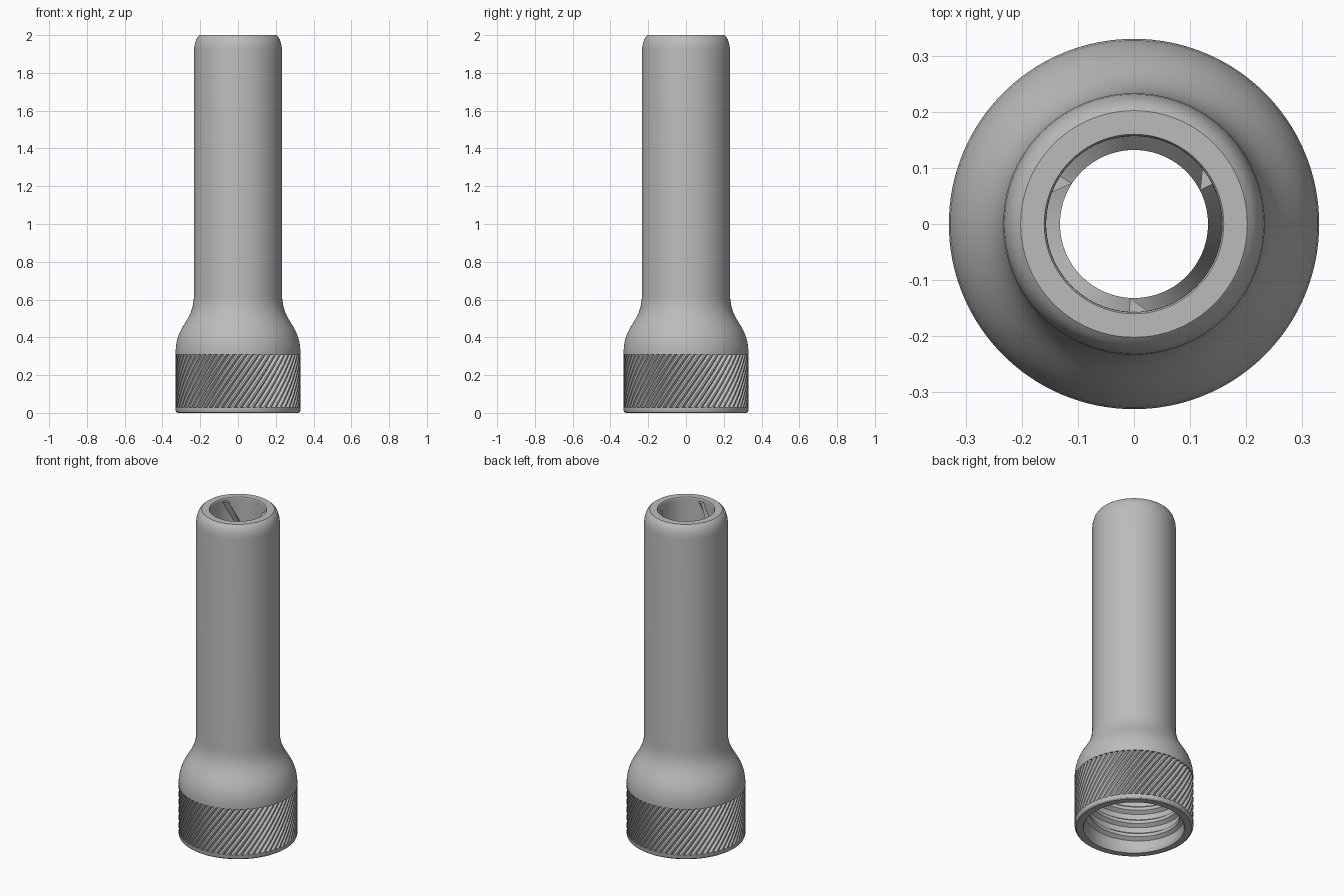
import bpy, bmesh
from math import sin, cos, pi, radians

cube = bpy.data.objects.get("Cube")
if cube:
    bpy.data.objects.remove(cube)

GREY = (0.5, 0.5, 0.5, 1)
steel = bpy.data.materials.new("grey_metal")
steel.use_nodes = True
steel.diffuse_color = GREY
steel.node_tree.nodes["Principled BSDF"].inputs["Base Color"].default_value = GREY


def polar(r, a, z):
    return (r * cos(a), r * sin(a), z)


def skin(name, rings, caps=False, flip=False, angle=28):
    """Join closed rings of points into one surface."""
    bm = bmesh.new()
    rows = [[bm.verts.new(p) for p in ring] for ring in rings]
    n = len(rows[0])
    for low, high in zip(rows, rows[1:]):
        for i in range(n):
            j = (i + 1) % n
            bm.faces.new((low[i], low[j], high[j], high[i]))
    if caps:
        bm.faces.new(rows[0][::-1])
        bm.faces.new(rows[-1])
    bmesh.ops.remove_doubles(bm, verts=bm.verts, dist=1e-5)
    bmesh.ops.dissolve_degenerate(bm, edges=bm.edges, dist=1e-6)
    if flip:
        bmesh.ops.reverse_faces(bm, faces=bm.faces)
    mesh = bpy.data.meshes.new(name)
    bm.to_mesh(mesh)
    bm.free()
    mesh.materials.append(steel)
    obj = bpy.data.objects.new(name, mesh)
    bpy.context.collection.objects.link(obj)
    bpy.ops.object.select_all(action='DESELECT')
    obj.select_set(True)
    bpy.context.view_layer.objects.active = obj
    bpy.ops.object.shade_smooth_by_angle(angle=radians(angle))
    return obj


def lathe(name, profile, steps=120, **options):
    return skin(name, [[polar(r, 2 * pi * i / steps, z) for i in range(steps)]
                       for r, z in profile], **options)


def twisted(section, z, twist):
    """Place a section of (angle, radius) pairs at a height, turned by twist."""
    return [polar(r, a + twist, z) for a, r in section]


# Outer shell: rounded shoulder, long tube, rounded muzzle and flat top ring
lathe("outer_shell", [
    (0.315, 0.31), (0.33, 0.31), (0.33, 0.335), (0.327, 0.365), (0.32, 0.395),
    (0.309, 0.425), (0.295, 0.452), (0.278, 0.48), (0.262, 0.507), (0.249, 0.535),
    (0.24, 0.565), (0.235, 0.595), (0.233, 0.62), (0.233, 1.92), (0.231, 1.942),
    (0.227, 1.96), (0.221, 1.977), (0.212, 1.991), (0.202, 2.0),
    (0.16, 2.0), (0.157, 1.995)])

# Knurled grip: slanted ridges with a V groove between each pair
RIDGES = 60
step = 2 * pi / RIDGES
knurl = [(step * (i + f), r) for i in range(RIDGES)
         for f, r in ((0, 0.33), (0.3, 0.33), (0.65, 0.316))]
skin("knurled_grip", [twisted(knurl, 0.028 + 0.282 * k / 12, 0.62 * k / 12)
                      for k in range(13)], angle=20)

# Bottom rim and threaded socket wall, closing in to the bore
lathe("bottom_rim", [(0.275, 0.02), (0.282, 0.0), (0.32, 0.0), (0.327, 0.005),
                     (0.33, 0.012), (0.33, 0.028), (0.315, 0.028)])
lathe("socket_wall", [(0.275, 0.02), (0.275, 0.36), (0.157, 0.46)], flip=True)

# Socket thread: a wedge swept along a helix
PITCH, TURNS, STEPS = 0.085, 3.3, 72
thread = []
for k in range(int(TURNS * STEPS) + 1):
    a, z = 2 * pi * k / STEPS, 0.045 + PITCH * k / STEPS
    thread.append([polar(r, a, z + dz) for r, dz in
                   ((0.277, -0.027), (0.254, -0.01), (0.254, 0.01), (0.277, 0.027))])
skin("socket_thread", thread, caps=True, flip=True)

# Bore: three saw-tooth ribs that spiral along the tube
BORE, TIP = 0.157, 0.132
section, plain = [], []
for third in range(3):
    start = 267 + 120 * third
    for d, r in [(0, BORE), (0, TIP), (4, 0.139), (8, 0.147)] + \
                [(d, BORE) for d in range(12, 120, 4)]:
        section.append((radians(start + d), r))
        plain.append((radians(start + d), BORE))
TOP, BOTTOM, LEVELS = 1.985, 0.46, 64
rings = [twisted(plain, BOTTOM, radians(-200 * (TOP - BOTTOM)))]
for k in range(LEVELS + 1):
    z = BOTTOM + (TOP - BOTTOM) * k / LEVELS
    rings.append(twisted(section, z, radians(-200 * (TOP - z))))
rings += [twisted(plain, TOP, 0), twisted(plain, 1.995, 0)]
skin("rifled_bore", rings, flip=True)
